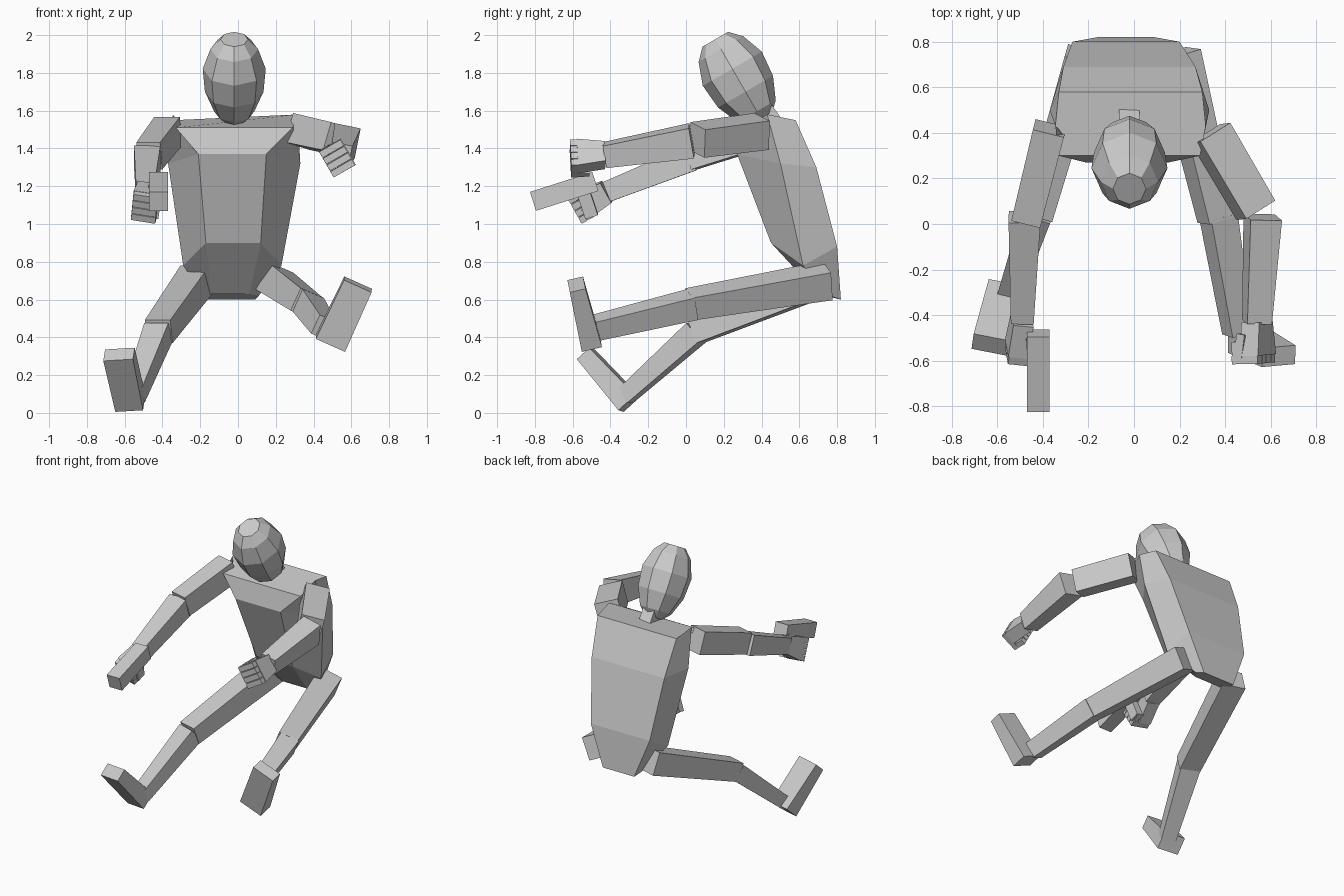
import bpy, bmesh, math
from mathutils import Vector as V


def loft(name, rings):
    """Skin a stack of equal-sized point rings and cap both ends."""
    bm = bmesh.new()
    vs = [[bm.verts.new(p) for p in r] for r in rings]
    n = len(rings[0])
    for a, b in zip(vs, vs[1:]):
        for i in range(n):
            j = (i + 1) % n
            bm.faces.new((a[i], a[j], b[j], b[i]))
    bm.faces.new(vs[0][::-1])
    bm.faces.new(vs[-1])
    bmesh.ops.recalc_face_normals(bm, faces=bm.faces)
    me = bpy.data.meshes.new(name)
    bm.to_mesh(me)
    bm.free()
    ob = bpy.data.objects.new(name, me)
    bpy.context.collection.objects.link(ob)
    return ob


def bar(name, a, b, s0, s1=None, up=(0, 0, 1)):
    """Tapered box from a to b; sizes are (width, height across the axis)."""
    a, b = V(a), V(b)
    d = (b - a).normalized()
    side = d.cross(V(up)).normalized()
    top = side.cross(d)
    rings = []
    for p, (w, h) in ((a, s0), (b, s1 or s0)):
        rings.append([p + side * (w / 2 * i) + top * (h / 2 * j)
                      for i, j in ((-1, -1), (1, -1), (1, 1), (-1, 1))])
    return loft(name, rings)


def hand(name, wrist, knuckle, curl):
    """Fist: palm, four bent fingers and a thumb."""
    w, k = V(wrist), V(knuckle)
    d = (k - w).normalized()
    f = V(curl)
    f = (f - d * f.dot(d)).normalized()
    s = d.cross(f)
    if s.z > 0:
        s = -s
    bar(name + "_palm", w, k, (0.09, 0.12), (0.09, 0.16), up=-s)
    for i in range(4):
        p = k + s * ((i - 1.5) * 0.04) - f * 0.04 + d * 0.018
        q = p + f * 0.13
        bar(f"{name}_finger_{i}", p, q, (0.036, 0.036), up=s)
        bar(f"{name}_fingertip_{i}", q - f * 0.018, q - f * 0.018 - d * 0.08, (0.034, 0.034), up=s)
    t = w - s * 0.06 + f * 0.04 + d * 0.05
    bar(name + "_thumb", t, t + d * 0.11 + f * 0.02, (0.04, 0.04), up=s)


# Torso: each section is front, side and back as (x_left, x_right, y, z)
sections = [
    ((-0.33, 0.29, 0.30, 1.51), (-0.345, 0.315, 0.43, 1.58), (-0.33, 0.30, 0.58, 1.55)),
    ((-0.21, 0.15, 0.27, 1.37), (-0.37, 0.33, 0.50, 1.32), (-0.31, 0.27, 0.69, 1.30)),
    ((-0.17, 0.12, 0.45, 0.90), (-0.29, 0.23, 0.62, 0.78), (-0.27, 0.20, 0.80, 0.88)),
    ((-0.14, 0.06, 0.70, 0.63), (-0.18, 0.11, 0.76, 0.62), (-0.16, 0.09, 0.82, 0.60)),
]
loft("torso", [[(F[0], *F[2:]), (F[1], *F[2:]), (S[1], *S[2:]), (B[1], *B[2:]),
                (B[0], *B[2:]), (S[0], *S[2:])] for F, S, B in sections])

# Head: eight-sided lathe on an axis tilted forward
axis = V((0.0, -0.5, 0.866))
across = V((1, 0, 0))
fwd = axis.cross(across)
centre = V((-0.02, 0.275, 1.77))
head_rings = []
for t, r in ((-0.25, 0.06), (-0.20, 0.11), (-0.08, 0.16), (0.06, 0.172), (0.18, 0.13), (0.24, 0.075)):
    head_rings.append([centre + axis * t + (across * math.cos(a) * 0.97 + fwd * math.sin(a) * 1.05) * r
                       for a in (math.tau * i / 8 for i in range(8))])
loft("head", head_rings)
bar("neck", (-0.02, 0.47, 1.52), (-0.02, 0.36, 1.68), (0.09, 0.10), up=(0, 1, 0))

# Right arm
bar("right_upper_arm", (-0.37, 0.42, 1.49), (-0.47, 0.02, 1.36), (0.14, 0.16), (0.13, 0.15))
bar("right_forearm", (-0.48, 0.03, 1.35), (-0.49, -0.42, 1.17), (0.14, 0.14), (0.10, 0.11))
hand("right_hand", (-0.49, -0.42, 1.17), (-0.515, -0.55, 1.10), (1, 0, -0.1))

# Held tool: block with a grip
bar("tool_barrel", (-0.42, -0.48, 1.225), (-0.42, -0.81, 1.12), (0.10, 0.105))
bar("tool_grip", (-0.43, -0.55, 1.19), (-0.45, -0.50, 1.04), (0.06, 0.07), up=(0, 1, 0))

# Left arm
bar("left_upper_arm", (0.335, 0.40, 1.49), (0.535, 0.06, 1.445), (0.16, 0.16), (0.155, 0.155), up=(0.3, 0, 0.95))
bar("left_forearm", (0.565, 0.03, 1.44), (0.54, -0.43, 1.365), (0.14, 0.165), (0.11, 0.12), up=(0.2, 0, 0.98))
hand("left_hand", (0.54, -0.43, 1.365), (0.545, -0.575, 1.36), (-0.87, 0, -0.5))

# Right leg
bar("right_thigh", (-0.22, 0.74, 0.705), (-0.42, 0.05, 0.43), (0.16, 0.16), (0.14, 0.13))
bar("right_shin", (-0.42, 0.06, 0.43), (-0.55, -0.32, 0.09), (0.135, 0.12), (0.10, 0.09))
bar("right_foot", (-0.57, -0.30, 0.05), (-0.63, -0.53, 0.31), (0.15, 0.12), (0.16, 0.09), up=(0.1, 0.7, 0.6))

# Left leg
bar("left_thigh", (0.19, 0.75, 0.70), (0.365, 0.02, 0.575), (0.16, 0.16), (0.135, 0.13), up=(0.4, 0, 0.92))
bar("left_shin", (0.37, 0.04, 0.575), (0.455, -0.48, 0.45), (0.13, 0.13), (0.10, 0.11), up=(0.4, 0, 0.92))
bar("left_foot", (0.49, -0.505, 0.37), (0.635, -0.58, 0.68), (0.17, 0.11), (0.16, 0.085), up=(0, 1, 0.2))
